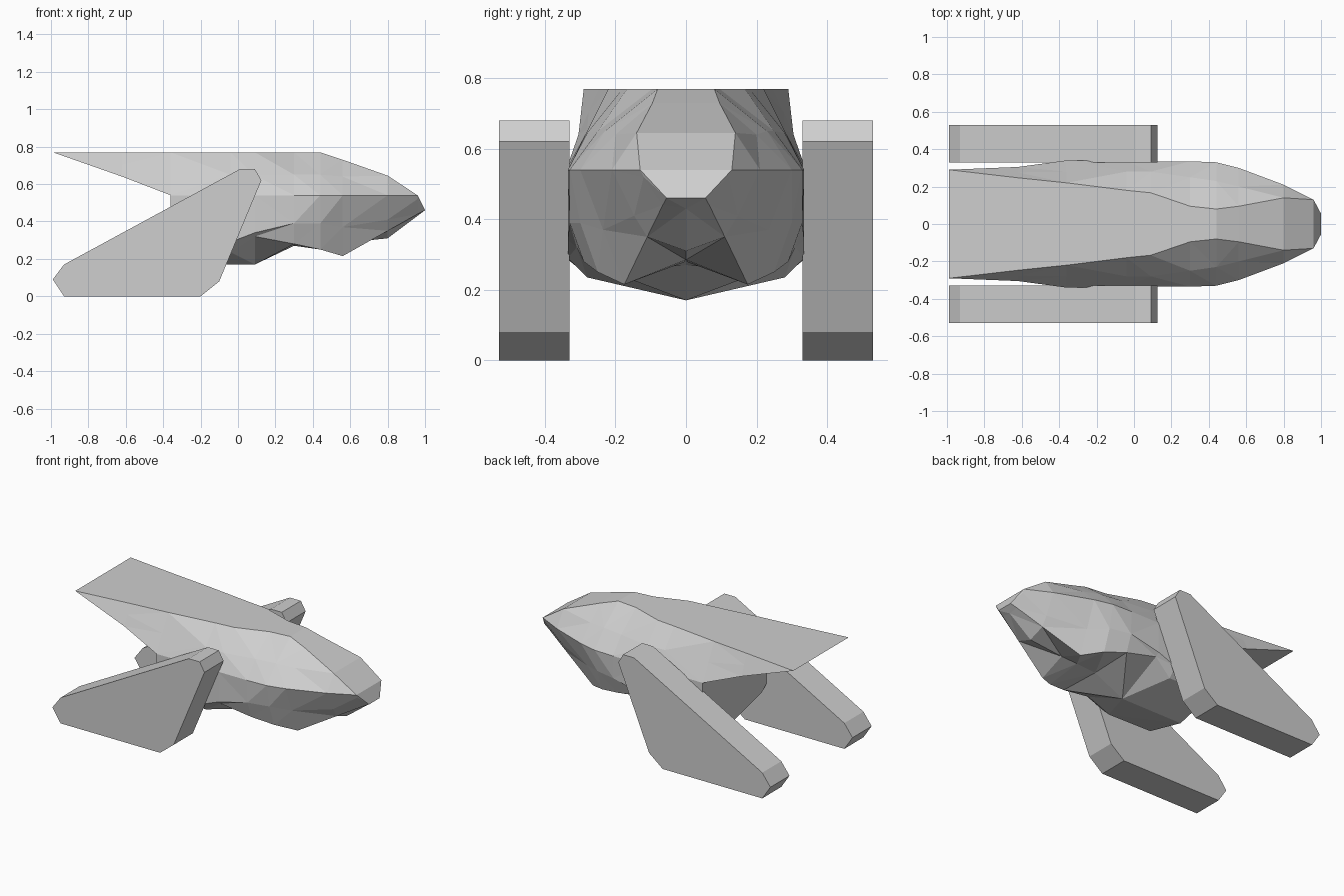
import bpy
import bmesh

default_cube = bpy.data.objects.get("Cube")
if default_cube:
    bpy.data.objects.remove(default_cube, do_unlink=True)

grey = bpy.data.materials.new("light_grey")
grey.use_nodes = True
colour = (0.62, 0.62, 0.62, 1)
grey.diffuse_color = colour
grey.node_tree.nodes["Principled BSDF"].inputs["Base Color"].default_value = colour


def finish(bm, name):
    """Clean the mesh and turn it into a flat-shaded object."""
    bmesh.ops.remove_doubles(bm, verts=bm.verts, dist=0.0005)
    bmesh.ops.recalc_face_normals(bm, faces=bm.faces)
    mesh = bpy.data.meshes.new(name)
    bm.to_mesh(mesh)
    bm.free()
    mesh.materials.append(grey)
    part = bpy.data.objects.new(name, mesh)
    bpy.context.collection.objects.link(part)
    return part


def mirrored_ring(bm, x, half):
    """Half section from the roof edge down to the keel, mirrored across y."""
    loop = half + [(-y, z) for y, z in reversed(half[:-1])]
    return [bm.verts.new((x, y, z)) for y, z in loop]


def loft(name, sections):
    bm = bmesh.new()
    rings = [mirrored_ring(bm, x, half) for x, half in sections]
    for ring, following in zip(rings, rings[1:]):
        count = len(ring)
        for i in range(count):
            j = (i + 1) % count
            bm.faces.new((ring[i], ring[j], following[j], following[i]))
    bmesh.ops.triangulate(bm, faces=bm.faces)
    bmesh.ops.dissolve_degenerate(bm, edges=bm.edges, dist=0.0005)
    return finish(bm, name)


ROOF = 0.77
WAIST = 0.54


def wing(x, top, low, z):
    """Thin tail section: roof edge, sloping side and flat underside."""
    shoulder = ((top + low) / 2, (ROOF + z) / 2)
    return x, [(top, ROOF), shoulder, (low, z), (low, z), (low, z), (0, z)]


def body(x, top, shoulder, waist, lower, chine, keel):
    """Full section: roof edge, shoulder, waist, lower side, chine, keel."""
    return x, [top, shoulder, (waist, WAIST), lower, chine, (0, keel)]


# Hull: overhanging tail, vertical rear wall, belly and tapered nose
hull_sections = [
    wing(-0.99, 0.29, 0.29, ROOF),
    wing(-0.62, 0.247, 0.305, 0.64),
    wing(-0.36, 0.22, 0.34, WAIST),
    body(-0.36, (0.22, ROOF), (0.28, 0.655), 0.34, (0.34, 0.29), (0.28, 0.24), 0.17),
    body(-0.04, (0.18, ROOF), (0.28, 0.65), 0.335, (0.335, 0.29), (0.28, 0.235), 0.17),
    body(0.09, (0.167, ROOF), (0.28, 0.645), 0.335, (0.335, 0.34), (0.31, 0.32), 0.17),
    body(0.3, (0.095, ROOF), (0.25, 0.65), 0.335, (0.33, 0.39), (0.29, 0.28), 0.27),
    body(0.44, (0.08, ROOF), (0.23, 0.65), 0.33, (0.3, 0.39), (0.25, 0.25), 0.28),
    body(0.56, (0.095, 0.73), (0.2, 0.64), 0.3, (0.235, 0.37), (0.175, 0.215), 0.285),
    body(0.8, (0.14, 0.645), (0.17, 0.6), 0.21, (0.147, 0.41), (0.11, 0.35), 0.31),
    body(0.96, (0.13, WAIST), (0.13, WAIST), 0.13, (0.12, 0.52), (0.066, 0.44), 0.43),
]
tip = (0.055, 0.46)
hull_sections.append((1, [tip] * 5 + [(0, 0.46)]))
loft("hull", hull_sections)

# Side fins: chamfered swept slabs on either side of the hull
fin_outline = [(-0.99, 0.09), (-0.93, 0), (-0.2, 0), (-0.1, 0.08),
               (0.125, 0.62), (0.09, 0.68), (0.01, 0.68), (-0.93, 0.17)]


def side_fin(name, side):
    bm = bmesh.new()
    face = bm.faces.new([bm.verts.new((x, side * 0.33, z)) for x, z in fin_outline])
    result = bmesh.ops.extrude_face_region(bm, geom=[face], use_keep_orig=True)
    moved = [v for v in result["geom"] if isinstance(v, bmesh.types.BMVert)]
    bmesh.ops.translate(bm, verts=moved, vec=(0, side * 0.2, 0))
    return finish(bm, name)


for name, side in (("front_fin", -1), ("back_fin", 1)):
    side_fin(name, side)
